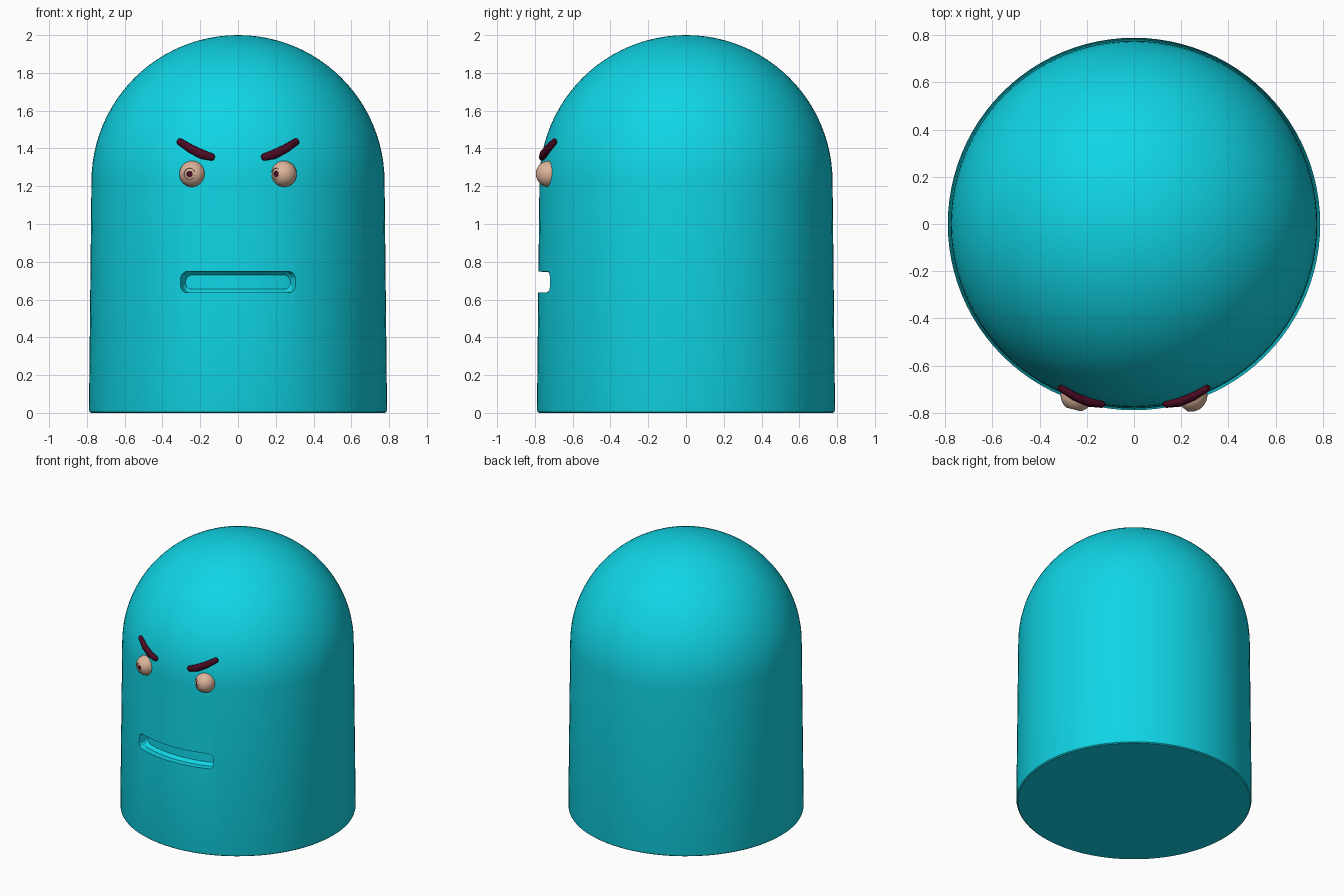
import bpy, bmesh, math
from mathutils import Vector

if "Cube" in bpy.data.objects:
    bpy.data.objects.remove(bpy.data.objects["Cube"])


def material(name, rgb):
    m = bpy.data.materials.new(name)
    m.diffuse_color = (*rgb, 1)
    m.use_nodes = True
    m.node_tree.nodes["Principled BSDF"].inputs["Base Color"].default_value = m.diffuse_color
    return m


teal = material("turquoise", (0.005, 0.66, 0.78))
tan = material("pale skin", (0.72, 0.46, 0.33))
maroon = material("dark maroon", (0.07, 0.003, 0.017))


def finish(bm, name, mats):
    bmesh.ops.recalc_face_normals(bm, faces=bm.faces)
    me = bpy.data.meshes.new(name)
    bm.to_mesh(me)
    bm.free()
    ob = bpy.data.objects.new(name, me)
    bpy.context.collection.objects.link(ob)
    for m in mats:
        me.materials.append(m)
    return ob


def smooth(ob, angle=35):
    bpy.ops.object.select_all(action='DESELECT')
    ob.select_set(True)
    bpy.context.view_layer.objects.active = ob
    bpy.ops.object.shade_smooth_by_angle(angle=math.radians(angle))


def lathe(name, profile, mats, steps):
    """Spin (radius, height) points around z."""
    bm = bmesh.new()
    vs = [bm.verts.new((r, 0, z)) for r, z in profile]
    es = [bm.edges.new(p) for p in zip(vs, vs[1:])]
    bmesh.ops.spin(bm, geom=vs + es, cent=(0, 0, 0), axis=(0, 0, 1),
                   angle=2 * math.pi, steps=steps)
    bmesh.ops.remove_doubles(bm, verts=bm.verts, dist=1e-5)
    return finish(bm, name, mats)


# Body: slightly tapered cylinder with a domed top
R, ZC = 0.776, 1.224
profile = [(0, 0), (0.778, 0), (0.786, 0.006), (0.789, 0.02)]
profile += [(R * math.cos(a), ZC + R * math.sin(a))
            for a in (math.pi / 2 * i / 24 for i in range(24))] + [(0, 2.0)]
body = lathe("body", profile, [teal], 96)

# Mouth: curved slot that follows the front of the body
bm = bmesh.new()
half, count = 0.305, 24
columns = [-half, -half + 0.008] + [
    (half - 0.025) * (2 * i / count - 1) for i in range(count + 1)] + [half - 0.008, half]
rows = []
for x in columns:
    edge = abs(x)
    inset = 0.03 if edge > half - 0.004 else 0.012 if edge > half - 0.02 else 0
    lo, hi = 0.637 + inset, 0.753 - inset
    a = math.asin(x / 0.785)
    section = [(0.86, lo), (0.738, lo), (0.714, lo + 0.018),
               (0.712, hi - 0.024), (0.73, hi - 0.008), (0.86, hi)]
    rows.append([bm.verts.new((r * math.sin(a), -r * math.cos(a), z)) for r, z in section])
for p, q in zip(rows, rows[1:]):
    for i in range(6):
        j = (i + 1) % 6
        bm.faces.new((p[i], p[j], q[j], q[i]))
bm.faces.new(rows[0])
bm.faces.new(rows[-1])
cutter = finish(bm, "mouth_cutter", [teal])
cutter.hide_render = True
cut = body.modifiers.new("mouth", 'BOOLEAN')
cut.operation, cut.solver, cut.object = 'DIFFERENCE', 'EXACT', cutter
smooth(body)
bpy.ops.object.modifier_apply(modifier=cut.name)
bpy.data.objects.remove(cutter)
smooth(body)

# Eyes: balls with a stepped iris and dark pupil, both looking to one side
E = 0.07
for side, x, gaze in (("left", -0.241, -0.25), ("right", 0.241, -0.62)):
    ball = [(E * math.sin(a), E * math.cos(a))
            for a in (math.radians(d) for d in range(30, 180, 10))]
    prof = [(0, 0.062), (0.016, 0.061), (0.017, 0.0625), (0.029, 0.0575),
            (0.031, 0.0625)] + ball + [(0, -E)]
    eye = lathe(side + "_eye", prof, [tan, maroon], 32)
    for f in eye.data.polygons:
        c = f.center
        if c.z > 0.05 and math.hypot(c.x, c.y) < 0.0163:
            f.material_index = 1
    look = Vector((gaze, -math.sqrt(1 - gaze * gaze), 0))
    eye.rotation_euler = look.to_track_quat('Z', 'Y').to_euler()
    eye.location = (x, -0.725, 1.265)
    smooth(eye)

# Eyebrows: short tapered bars slanting down to the middle
path = [(0.135, -0.764, 1.353, 0.85), (0.19, -0.755, 1.368, 1.1),
        (0.25, -0.732, 1.398, 1.0), (0.312, -0.695, 1.438, 0.8)]
for side, s in (("left", -1), ("right", 1)):
    bm = bmesh.new()
    pts = [Vector((s * x, y, z)) for x, y, z, _ in path]
    ends = [pts[0] + (pts[0] - pts[1]) * 0.18] + pts + [pts[-1] + (pts[-1] - pts[-2]) * 0.1]
    sizes = [0.5] + [p[3] for p in path] + [0.5]
    rings = []
    for i, (p, k) in enumerate(zip(ends, sizes)):
        t = (ends[min(i + 1, 5)] - ends[max(i - 1, 0)]).normalized()
        out = Vector((p.x, p.y, 0))
        out = (out - t * out.dot(t)).normalized()
        up = t.cross(out)
        rings.append([bm.verts.new(p + k * (0.018 * math.cos(a) * out + 0.023 * math.sin(a) * up))
                      for a in (math.pi / 5 * n for n in range(10))])
    for p, q in zip(rings, rings[1:]):
        for i in range(10):
            j = (i + 1) % 10
            bm.faces.new((p[i], p[j], q[j], q[i]))
    bm.faces.new(rings[0])
    bm.faces.new(rings[-1])
    smooth(finish(bm, side + "_eyebrow", [maroon]), 45)
